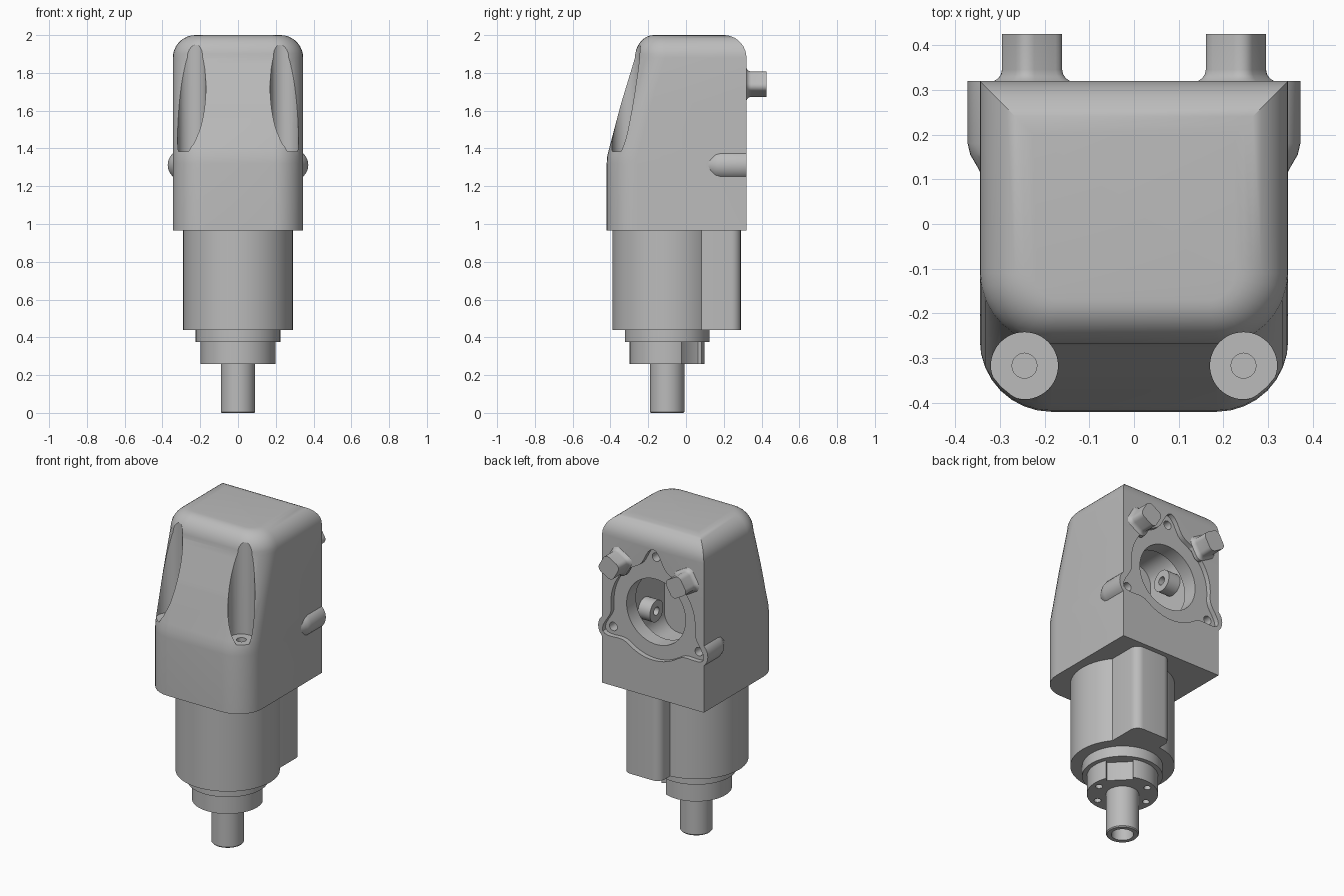
import bpy, bmesh
from math import sin, cos, pi, radians, exp, hypot
from mathutils import Matrix

cube = bpy.data.objects.get("Cube")
if cube:
    bpy.data.objects.remove(cube, do_unlink=True)

metal = bpy.data.materials.new("cast grey metal")
metal.use_nodes = True
GREY = (0.5, 0.5, 0.5, 1)
metal.diffuse_color = GREY
metal.node_tree.nodes["Principled BSDF"].inputs["Base Color"].default_value = GREY


def loft(name, rings):
    """Solid skin through rings of equal point count, with end caps."""
    bm = bmesh.new()
    loops = [[bm.verts.new(p) for p in ring] for ring in rings]
    n = len(loops[0])
    for a, b in zip(loops, loops[1:]):
        for i in range(n):
            j = (i + 1) % n
            bm.faces.new((a[i], a[j], b[j], b[i]))
    bm.faces.new(loops[0])
    bm.faces.new(loops[-1])
    bmesh.ops.recalc_face_normals(bm, faces=bm.faces)
    mesh = bpy.data.meshes.new(name)
    bm.to_mesh(mesh)
    bm.free()
    mesh.materials.append(metal)
    ob = bpy.data.objects.new(name, mesh)
    bpy.context.collection.objects.link(ob)
    return ob


def circle(r, n=48):
    return [(r * cos(2 * pi * i / n), r * sin(2 * pi * i / n)) for i in range(n)]


def rounded(w, h, r, n=6, turn=0):
    """Rounded rectangle outline with half sizes w and h."""
    pts = []
    for q, (sx, sy) in enumerate(((1, 1), (-1, 1), (-1, -1), (1, -1))):
        for i in range(n + 1):
            a = (q + i / n) * pi / 2
            pts.append((sx * (w - r) + r * cos(a), sy * (h - r) + r * sin(a)))
    c, s = cos(turn), sin(turn)
    return [(x * c - y * s, x * s + y * c) for x, y in pts]


def along(axis, outline, centre, stations):
    """Rings of an outline along y, z or x; stations are (position, scale)."""
    u, v = centre
    rings = []
    for t, k in stations:
        pts = [(u + k * a, v + k * b) for a, b in outline]
        if axis == "z":
            rings.append([(a, b, t) for a, b in pts])
        elif axis == "y":
            rings.append([(a, t, b) for a, b in pts])
        else:
            rings.append([(t, a, b) for a, b in pts])
    return rings


def prism(name, axis, outline, centre, *stations):
    st = [s if isinstance(s, tuple) else (s, 1) for s in stations]
    return loft(name, along(axis, outline, centre, st))


def boolean(target, tool, operation="DIFFERENCE"):
    tool.hide_render = True
    mod = target.modifiers.new("cut", "BOOLEAN")
    mod.operation, mod.object, mod.solver = operation, tool, "EXACT"
    bpy.context.view_layer.objects.active = target
    bpy.ops.object.modifier_apply(modifier=mod.name)
    bpy.data.objects.remove(tool, do_unlink=True)


# Gear head: plan sections with rounded front corners, sharp back corners
def section(z, inset, front):
    w, back, r = 0.345 - inset, 0.32 - inset, 0.16 - 0.85 * inset
    pts = [(w, back), (-w, back)]
    for side in (-1, 1):
        for i in range(9):
            a = pi + i * pi / 16 + (pi / 2 if side > 0 else 0)
            pts.append((side * (w - r) + r * cos(a), front + r + r * sin(a), z))
    return [(p[0], p[1], z) for p in pts]


levels = [(0.965, -0.42), (1.32, -0.42), (1.36, -0.417), (1.4, -0.407), (1.64, -0.343), (1.88, -0.27)]
sections = [section(z, 0, y) for z, y in levels]
for i in range(1, 10):
    a = i * pi / 18
    k = 1 - cos(a)
    sections.append(section(1.88 + 0.12 * sin(a), 0.12 * k, -0.27 + 0.1 * k))
head = loft("gear_head", sections)

# Rear flange: side bulges, lobed pocket, bore, bolt holes and cavity
FZ, BOLT_R = 1.48, 0.335
bolts = [(BOLT_R * cos(radians(a)), FZ + BOLT_R * sin(radians(a))) for a in (90, 210, 330)]
for bx, bz in bolts[1:]:
    bulge = prism("bulge", "y", circle(0.082, 32), (bx, bz),
                  (0.1, 0.55), (0.13, 0.75), (0.155, 0.93), (0.18, 1), 0.32)
    boolean(head, bulge, "UNION")

lobed = []
for i in range(144):
    a = 2 * pi * i / 144
    d = min(abs((a - radians(b) + pi) % (2 * pi) - pi) for b in (90, 210, 330))
    r = 0.285 + 0.108 * exp(-(d / 0.19) ** 2)
    lobed.append((r * cos(a), r * sin(a)))
boolean(head, prism("pocket", "y", lobed, (0, FZ), 0.29, 0.4))
boolean(head, prism("cavity", "y", rounded(0.28, 0.36, 0.1), (0, FZ), -0.19, 0.2))
boolean(head, prism("bore", "y", circle(0.2, 64), (0, FZ), 0.1, 0.4))
for b in bolts:
    boolean(head, prism("bolt_hole", "y", circle(0.026, 20), b, 0.21, 0.35))

# Front clearance scoops with screw holes in their floors
for sx in (-0.245, 0.245):
    boolean(head, prism("scoop", "z", circle(0.075), (sx, -0.317), 1.385, 2.1))
    boolean(head, prism("screw_hole", "z", circle(0.028, 20), (sx, -0.317), 1.15, 1.5))

parts = [head]

# Rear posts with flared feet
for side, label in ((1, "left"), (-1, "right")):
    outline = rounded(0.0575, 0.0575, 0.03, 5, side * radians(30))
    parts.append(prism(label + "_rear_post", "y", outline, (side * 0.228, 1.74),
                       (0.3, 1.28), (0.32, 1.26), (0.326, 1.12), (0.335, 1.03), (0.345, 1), 0.425))

# Bearing hubs inside the head
for side, z, label in ((1, 1.32, "left"), (-1, 1.66, "right")):
    hub = prism(label + "_inner_hub", "x", circle(0.065, 32), (0, z), side * 0.3, side * 0.2)
    boolean(hub, prism("hub_hole", "x", circle(0.025, 20), (0, z), side * 0.25, side * 0.15))
    parts.append(hub)

# Motor barrel with its rear cable rib
CY = -0.1
parts.append(prism("motor_barrel", "z", circle(0.29, 96), (0, CY), 0.44, 0.97))
parts.append(prism("barrel_rib", "z", rounded(0.125, 0.145, 0.05), (0.1, 0.145), 0.44, 0.97))

# Stepped collar with a keyed notch and screw holes
parts.append(prism("upper_collar", "z", circle(0.224, 72), (0, CY), 0.375, 0.45))
collar = prism("lower_collar", "z", circle(0.198, 72), (0, CY), 0.26, 0.38)
notch = prism("notch", "z", rounded(0.05, 0.075, 0.005, 2), (0.208, 0), 0.2, 0.375)
notch.data.transform(Matrix.Translation((0, CY, 0)) @ Matrix.Rotation(radians(45), 4, "Z"))
boolean(collar, notch)
for a in (113, 173, 293, 353):
    c = (0.155 * cos(radians(a)), CY + 0.155 * sin(radians(a)))
    boolean(collar, prism("collar_hole", "z", circle(0.02, 16), c, 0.2, 0.33))
parts.append(collar)

# Hollow output shaft
shaft = prism("output_shaft", "z", circle(0.091), (0, CY), (0, 0.95), (0.006, 1), 0.28)
boolean(shaft, prism("shaft_bore", "z", circle(0.062, 32), (0, CY), -0.1, 0.12))
parts.append(shaft)

# Smooth curved faces, keep crisp edges
bpy.ops.object.select_all(action="DESELECT")
for ob in parts:
    ob.select_set(True)
bpy.context.view_layer.objects.active = head
bpy.ops.object.shade_smooth_by_angle(angle=radians(28))
